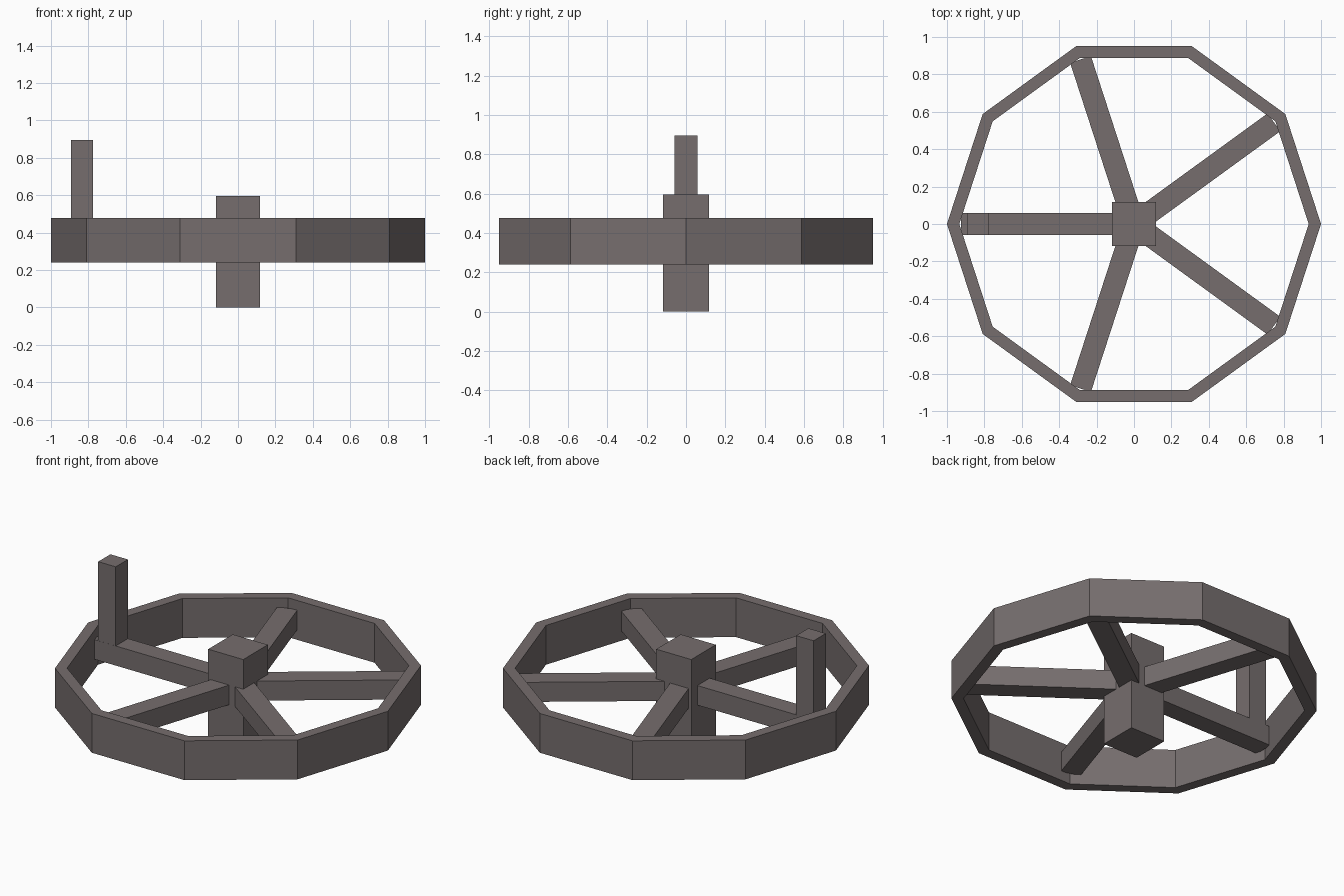
import bpy, bmesh, math
from mathutils import Matrix

if "Cube" in bpy.data.objects:
    bpy.data.objects.remove(bpy.data.objects["Cube"])

metal = bpy.data.materials.new("dark_warm_grey")
metal.diffuse_color = (0.18, 0.155, 0.155, 1)
metal.use_nodes = True
metal.node_tree.nodes["Principled BSDF"].inputs["Base Color"].default_value = metal.diffuse_color


def finish(bm, name):
    bmesh.ops.recalc_face_normals(bm, faces=bm.faces)
    mesh = bpy.data.meshes.new(name)
    bm.to_mesh(mesh)
    bm.free()
    mesh.materials.append(metal)
    obj = bpy.data.objects.new(name, mesh)
    bpy.context.collection.objects.link(obj)
    return obj


def box(name, lo, hi, angle=0.0):
    """Box between two corners, turned about the wheel axis."""
    bm = bmesh.new()
    bmesh.ops.create_cube(bm, size=1)
    for v in bm.verts:
        v.co = [a + (b - a) * (c + 0.5) for a, b, c in zip(lo, hi, v.co)]
    bm.transform(Matrix.Rotation(angle, 4, 'Z'))
    return finish(bm, name)


# Ten-sided rim: a rectangular section carried round the axis
SIDES = 10
section = [(1.0, 0.24), (1.0, 0.477), (0.934, 0.477), (0.934, 0.24)]
bm = bmesh.new()
rings = []
for i in range(SIDES):
    a = math.tau * i / SIDES
    rings.append([bm.verts.new((r * math.cos(a), r * math.sin(a), z)) for r, z in section])
for i in range(SIDES):
    p, q = rings[i], rings[(i + 1) % SIDES]
    for k in range(4):
        n = (k + 1) % 4
        bm.faces.new((p[k], q[k], q[n], p[n]))
finish(bm, "rim")

# Square hub post
H = 0.117
box("hub", (-H, -H, 0), (H, H, 0.597))

# Five spokes running from the hub into the rim corners
W = 0.0585
for i in range(5):
    box(f"spoke_{i + 1}", (0.09, -W, 0.30), (0.925, W, 0.418), math.radians(180 + 72 * i))

# Upright crank handle on the left spoke
box("handle", (-0.892, -W + 0.0005, 0.36), (-0.775, W - 0.0005, 0.895))
